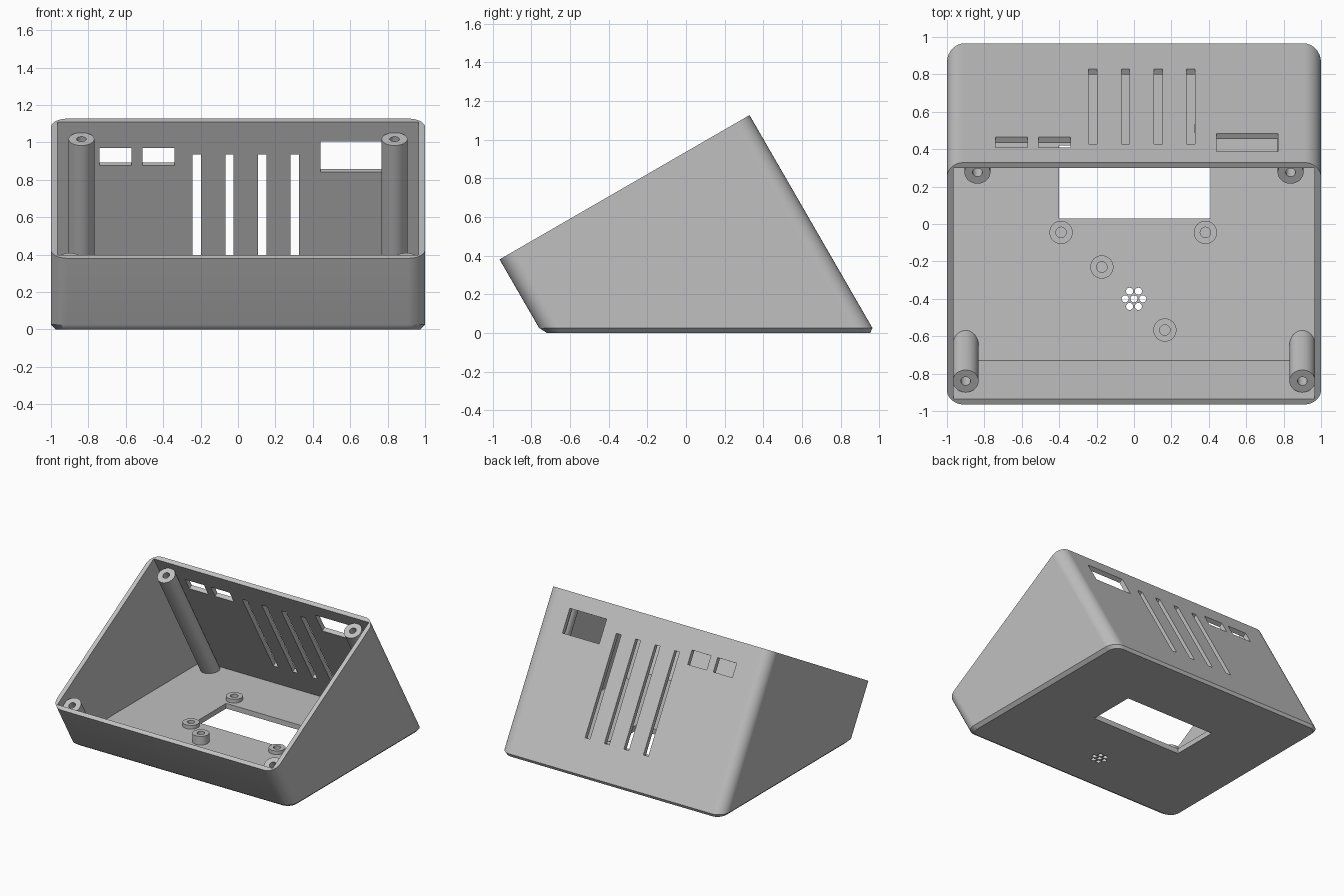
import bpy, bmesh
from math import sin, cos, pi, radians
from mathutils import Vector

cube = bpy.data.objects.get("Cube")
if cube:
    bpy.data.objects.remove(cube, do_unlink=True)

# Tilted frame: U runs up the open sloping rim, D runs down the walls
RIM = Vector((0, -0.965, 0.38))
U = Vector((0, cos(pi / 6), sin(pi / 6)))
D = Vector((0, sin(pi / 6), -cos(pi / 6)))
LENGTH, WALL, FLOOR = 1.494, 0.035, 0.042

grey = bpy.data.materials.new("grey plastic")
grey.use_nodes = True
colour = (0.53, 0.53, 0.53, 1)
grey.diffuse_color = colour
grey.node_tree.nodes["Principled BSDF"].inputs["Base Color"].default_value = colour


def place(x, u, depth):
    return RIM + Vector((x, 0, 0)) + U * u + D * depth


def drop_to(x, u, z):
    """Slide a rim point along the wall direction to height z."""
    p = place(x, u, 0)
    return p + D * ((z - p.z) / D.z)


def loft(bm, loops):
    """Closed skin through loops of equal length, capped at both ends."""
    rings = [[bm.verts.new(p) for p in loop] for loop in loops]
    n = len(rings[0])
    for a, b in zip(rings, rings[1:]):
        for i in range(n):
            j = (i + 1) % n
            bm.faces.new((a[i], a[j], b[j], b[i]))
    bm.faces.new(rings[0])
    bm.faces.new(rings[-1])


def finish(name, bm):
    bmesh.ops.recalc_face_normals(bm, faces=bm.faces[:])
    mesh = bpy.data.meshes.new(name)
    bm.to_mesh(mesh)
    bm.free()
    mesh.materials.append(grey)
    ob = bpy.data.objects.new(name, mesh)
    bpy.context.collection.objects.link(ob)
    return ob


def activate(ob):
    bpy.ops.object.select_all(action="DESELECT")
    ob.select_set(True)
    bpy.context.view_layer.objects.active = ob


def smooth(ob):
    activate(ob)
    bpy.ops.object.shade_smooth_by_angle(angle=radians(30))


def cut(ob, cutter):
    activate(ob)
    mod = ob.modifiers.new("cut", "BOOLEAN")
    mod.operation, mod.solver, mod.object = "DIFFERENCE", "EXACT", cutter
    bpy.ops.object.modifier_apply(modifier=mod.name)
    bpy.data.objects.remove(cutter, do_unlink=True)


def rounded(dx, du, r, steps=10):
    """Rounded rectangle as (x, u) pairs, inset by dx and du."""
    pts = []
    corners = [(1, 1), (-1, 1), (-1, -1), (1, -1)]
    for k, (sx, su) in enumerate(corners):
        cx = sx * (1 - dx - r)
        cu = LENGTH / 2 + su * (LENGTH / 2 - du - r)
        for i in range(steps + 1):
            a = (k + i / steps) * pi / 2
            pts.append((cx + r * cos(a), cu + r * sin(a)))
    return pts


def circle(r, n=32):
    return [(r * cos(2 * pi * i / n), r * sin(2 * pi * i / n)) for i in range(n)]


# Outer body with a chamfered foot
bm = bmesh.new()
outline = rounded(0, 0, 0.09)
foot = rounded(0.026, 0.0225, 0.07)
loft(bm, [[drop_to(x, u, 0) for x, u in foot],
          [drop_to(x, u, 0.025) for x, u in outline],
          [place(x, u, 0) for x, u in outline]])
case = finish("case_shell", bm)

# Square-cornered cavity, open at the slope
bm = bmesh.new()
w, u0, u1 = 1 - WALL, WALL, LENGTH - WALL
rect = [(w, u0), (w, u1), (-w, u1), (-w, u0)]
loft(bm, [[drop_to(x, u, FLOOR) for x, u in rect],
          [place(x, u, -0.2) for x, u in rect]])
cut(case, finish("cavity_cutter", bm))

# Openings in the back wall: (x start, x end, depth start, depth end)
bm = bmesh.new()
openings = [(-0.74, -0.57, 0.16, 0.27), (-0.51, -0.34, 0.16, 0.27),
            (0.44, 0.77, 0.12, 0.31)]
openings += [(x - 0.022, x + 0.022, 0.2, 1.0) for x in (-0.22, -0.045, 0.13, 0.303)]
for xa, xb, da, db in openings:
    box = [(xa, da), (xb, da), (xb, db), (xa, db)]
    loft(bm, [[place(x, LENGTH + off, d) for x, d in box] for off in (-0.06, 0.03)])

# Floor window and speaker holes
window = [(-0.4, 0.03), (0.41, 0.03), (0.41, 0.42), (-0.4, 0.42)]
loft(bm, [[Vector((x, y, z)) for x, y in window] for z in (-0.05, 0.1)])
holes = [(0, 0)] + [(0.047 * cos(k * pi / 3), 0.047 * sin(k * pi / 3)) for k in range(6)]
for hx, hy in holes:
    loft(bm, [[Vector((hx + x, hy + y - 0.4, z)) for x, y in circle(0.019, 20)]
              for z in (-0.05, 0.1)])
cut(case, finish("opening_cutter", bm))
smooth(case)
weighted = case.modifiers.new("even shading", "WEIGHTED_NORMAL")
weighted.keep_sharp = True

# Screw posts running down the corners to the floor, with blind holes
for row, px, pu, bore in (("front", 0.9, 0.105, 0.2), ("back", 0.837, 1.393, 0.3)):
    for side, s in (("left", 1), ("right", -1)):
        bm = bmesh.new()
        outer = [(s * px + x, pu + u) for x, u in circle(0.069)]
        inner = [(s * px + x, pu + u) for x, u in circle(0.026)]
        loft(bm, [[drop_to(x, u, FLOOR - 0.01) for x, u in outer],
                  [place(x, u, 0.068) for x, u in outer],
                  [place(x, u, 0.068) for x, u in inner],
                  [place(x, u, bore) for x, u in inner]])
        smooth(finish(f"{row}_{side}_screw_post", bm))

# Round standoffs on the floor
standoffs = [(-0.39, -0.045, 0.03), (0.382, -0.045, 0.03), (-0.39, 0.51, 0.03),
             (0.382, 0.51, 0.03), (-0.172, -0.23, 0.07), (0.165, -0.567, 0.07)]
for i, (cx, cy, h) in enumerate(standoffs):
    bm = bmesh.new()
    top = FLOOR + h
    loft(bm, [[Vector((cx + x, cy + y, z)) for x, y in circle(r)]
              for r, z in ((0.062, FLOOR - 0.01), (0.062, top),
                           (0.028, top), (0.028, FLOOR + 0.002))])
    smooth(finish(f"floor_standoff_{i + 1}", bm))
